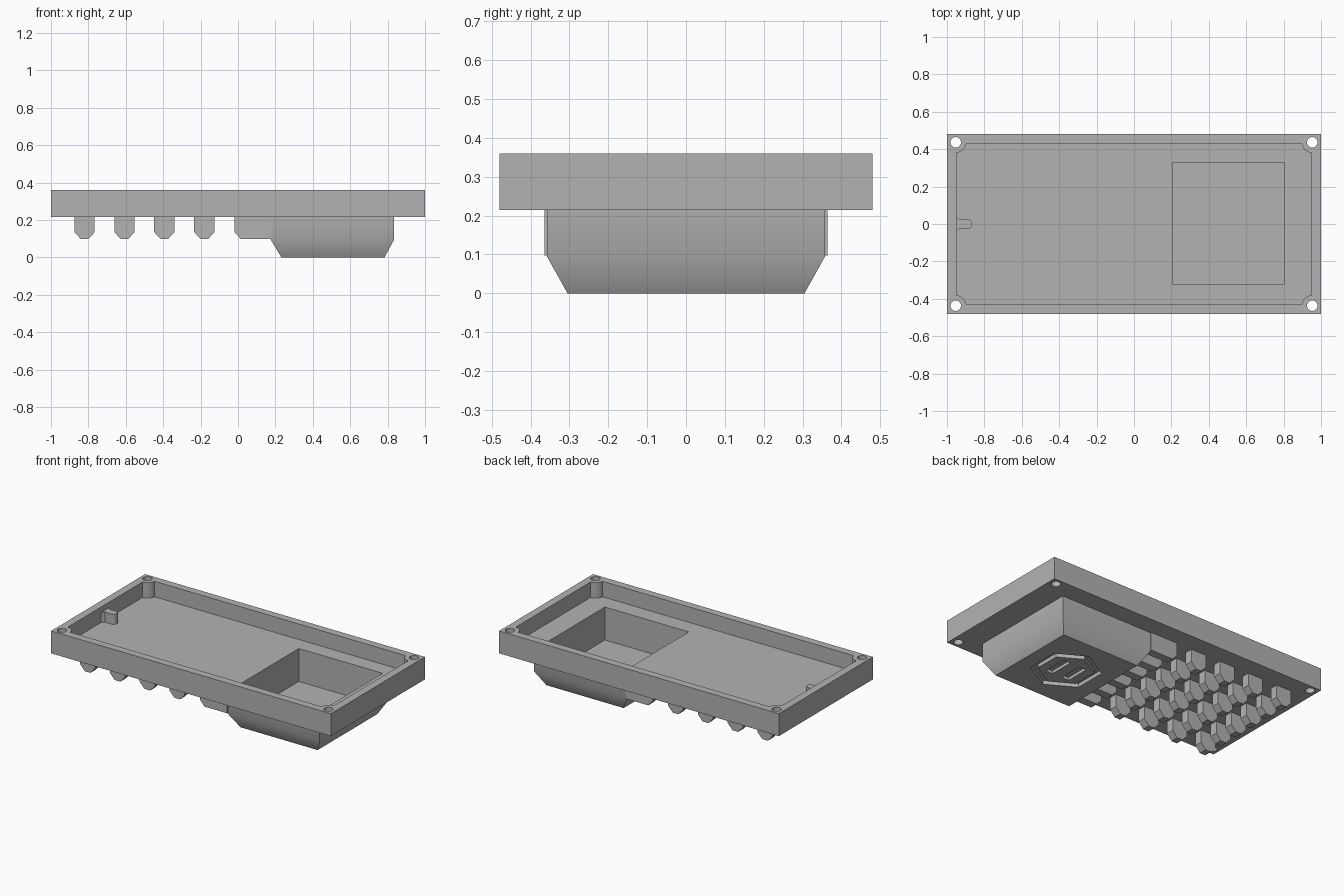
import bpy, bmesh, math
from mathutils import Matrix

cube = bpy.data.objects.get("Cube")
if cube:
    bpy.data.objects.remove(cube, do_unlink=True)

grey = bpy.data.materials.new("plain grey")
grey.use_nodes = True
GREY = (0.45, 0.45, 0.45, 1)
grey.diffuse_color = GREY
grey.node_tree.nodes["Principled BSDF"].inputs["Base Color"].default_value = GREY


def loft(name, rings):
    """Closed solid through matching rings of points."""
    bm = bmesh.new()
    loops = [[bm.verts.new(p) for p in ring] for ring in rings]
    n = len(loops[0])
    bm.faces.new(loops[0])
    bm.faces.new(loops[-1])
    for low, high in zip(loops, loops[1:]):
        for i in range(n):
            j = (i + 1) % n
            bm.faces.new((low[i], low[j], high[j], high[i]))
    bmesh.ops.recalc_face_normals(bm, faces=bm.faces)
    mesh = bpy.data.meshes.new(name)
    bm.to_mesh(mesh)
    bm.free()
    mesh.materials.append(grey)
    obj = bpy.data.objects.new(name, mesh)
    bpy.context.collection.objects.link(obj)
    return obj


def prism(name, outline, z0, z1):
    return loft(name, [[(x, y, z) for x, y in outline] for z in (z0, z1)])


def rect(x0, x1, y0, y1):
    return [(x0, y0), (x1, y0), (x1, y1), (x0, y1)]


def arc(cx, cy, r, start, end, steps):
    angles = [math.radians(start + (end - start) * i / steps) for i in range(steps + 1)]
    return [(cx + r * math.cos(a), cy + r * math.sin(a)) for a in angles]


def activate(obj):
    bpy.ops.object.select_all(action='DESELECT')
    obj.select_set(True)
    bpy.context.view_layer.objects.active = obj


def cut(obj, cutter):
    cutter.hide_render = True
    activate(obj)
    mod = obj.modifiers.new("cut", 'BOOLEAN')
    mod.operation, mod.solver, mod.object = 'DIFFERENCE', 'EXACT', cutter
    bpy.ops.object.modifier_apply(modifier=mod.name)
    bpy.data.objects.remove(cutter, do_unlink=True)


def smooth(obj):
    activate(obj)
    bpy.ops.object.shade_smooth_by_angle(angle=math.radians(40))


RIM, UNDER, FLOOR, FIN_Z = 0.36, 0.215, 0.26, 0.098
HOLE_X, HOLE_Y = 0.953, 0.437
POCKET = rect(0.205, 0.805, -0.322, 0.328)

# Tray with a recess that curves around the four screw bosses
tray = prism("tray", rect(-1, 1, -0.48, 0.48), UNDER, RIM)
corner = arc(HOLE_X, HOLE_Y, 0.056, 267, 187, 8)
recess = []
for sx, sy in ((1, 1), (-1, 1), (-1, -1), (1, -1)):
    points = [(sx * x, sy * y) for x, y in corner]
    recess += points if sx * sy > 0 else points[::-1]
cut(tray, prism("recess_cutter", recess, FLOOR, 0.5))
cut(tray, prism("pocket_cutter", POCKET, 0.1, 0.5))
for sx in (-1, 1):
    for sy in (-1, 1):
        hole = arc(sx * HOLE_X, sy * HOLE_Y, 0.028, 0, 345, 23)
        cut(tray, prism("hole_cutter", hole, 0.1, 0.5))
smooth(tray)

# Locating tab on the recess floor, with flared root
tab = arc(-0.89, 0, 0.025, -90, 90, 10) + [(-0.935, 0.025), (-0.952, 0.042),
                                           (-0.952, -0.042), (-0.935, -0.025)]
smooth(prism("locating_tab", tab, FLOOR - 0.01, 0.325))

# Tapered housing below the tray, hollowed by the pocket
housing = loft("housing", [
    [(x, y, z) for x, y in rect(x0, x1, -half, half)]
    for x0, x1, half, z in ((0.232, 0.783, 0.305, 0), (0.175, 0.835, 0.358, 0.095),
                            (0.175, 0.835, 0.358, 0.25))])
cut(housing, prism("pocket_cutter", POCKET, 0.047, 0.5))

# Hexagonal groove and two plain slots in the housing base
def hexagon(r):
    return arc(0.51, 0, r, 30, 330, 5)


cut(housing, prism("groove_cutter", hexagon(0.207), -0.1, 0.025))
smooth(housing)
plate = prism("base_plate", hexagon(0.165), 0, 0.03)
for x in (0.45, 0.57):
    cut(plate, prism("slot_cutter", rect(x - 0.025, x + 0.025, -0.08, 0.08), -0.1, 0.02))


# Cooling fins: chamfered profiles in the xz plane, given thickness in y
def fin(name, profile, y):
    half = 0.026
    loft(name, [[(x, yy, z) for x, z in profile] for yy in (y - half, y + half)])


TOP = UNDER + 0.01
for row in range(6):
    y = -0.338 + row * 0.1352
    for cx in (-0.82, -0.607, -0.394, -0.18):
        fin("cooling_fin", [(cx - 0.054, TOP), (cx - 0.054, 0.135), (cx - 0.02, FIN_Z),
                            (cx + 0.02, FIN_Z), (cx + 0.054, 0.135), (cx + 0.054, TOP)], y)
    fin("joined_fin", [(-0.018, TOP), (-0.018, 0.135), (0.015, FIN_Z),
                       (0.178, FIN_Z), (0.178, TOP)], y)
